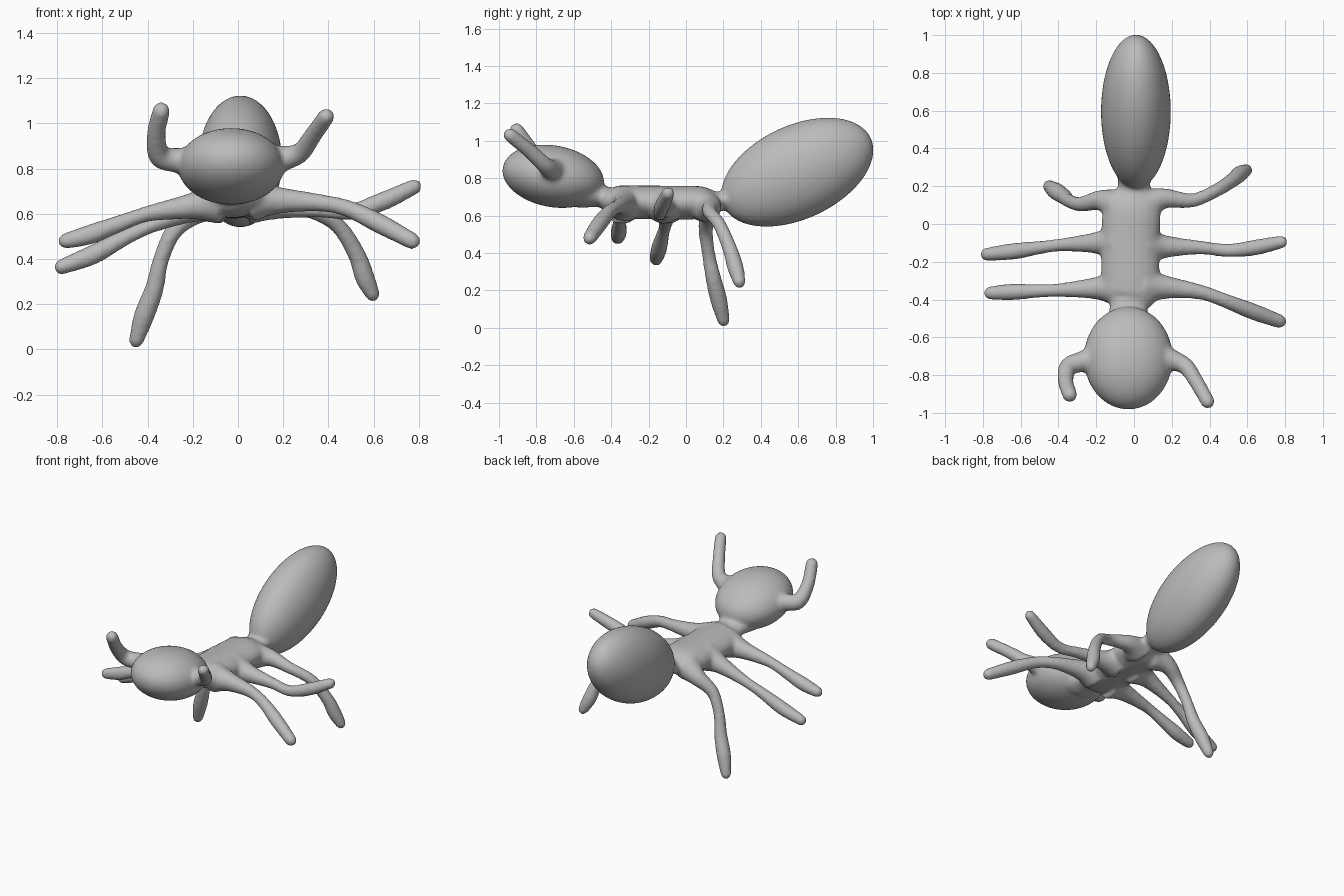
import bpy, bmesh, math
from mathutils import Vector, Matrix

bm = bmesh.new()
SIDES = 20


def spline(pts, steps=6):
    """Catmull-Rom through points of (x, y, z, radius)."""
    p = [Vector(q) for q in pts]
    p = [2 * p[0] - p[1]] + p + [2 * p[-1] - p[-2]]
    out = []
    for i in range(1, len(p) - 2):
        a, b, c, d = p[i - 1:i + 3]
        for k in range(steps):
            t = k / steps
            out.append(0.5 * (2 * b + (c - a) * t + (2 * a - 5 * b + 4 * c - d) * t * t
                              + (3 * b - a - 3 * c + d) * t ** 3))
    return out + [p[-2]]


def limb(pts, flat=1.0):
    """Round-ended tube along a path; flat squashes its height."""
    path = spline(pts)
    # rounded tip ending at the last point
    end, r = path[-1], path[-1].w
    d = (end - path[-2]).to_3d().normalized()
    for a in (25, 50, 70, 84):
        q = end.to_3d() + d * r * math.sin(math.radians(a))
        path.append(Vector((*q, r * math.cos(math.radians(a)))))
    rings = []
    side = None
    for i, q in enumerate(path):
        t = (path[min(i + 1, len(path) - 1)] - path[max(i - 1, 0)]).to_3d().normalized()
        if side is None:
            side = t.cross(Vector((0, 0, 1)))
        side = (side - t * side.dot(t)).normalized()
        up = side.cross(t)
        rings.append([bm.verts.new(q.to_3d() + q.w * (side * math.cos(a) + up * flat * math.sin(a)))
                      for a in (2 * math.pi * k / SIDES for k in range(SIDES))])
    for r0, r1 in zip(rings, rings[1:]):
        for k in range(SIDES):
            n = (k + 1) % SIDES
            bm.faces.new((r0[k], r0[n], r1[n], r1[k]))
    bm.faces.new(rings[0][::-1])
    bm.faces.new(rings[-1])


def ellipsoid(centre, radii, tilt):
    m = (Matrix.Translation(centre) @ Matrix.Rotation(math.radians(tilt), 4, 'X')
         @ Matrix.Diagonal((*radii, 1)))
    bmesh.ops.create_uvsphere(bm, u_segments=48, v_segments=28, radius=1, matrix=m)


# head and abdomen
ellipsoid((-0.03, -0.71, 0.81), (0.235, 0.275, 0.165), -10)
ellipsoid((0.01, 0.595, 0.832), (0.185, 0.435, 0.25), 25)

# thorax with narrow neck and waist
limb([(-0.03, -0.56, 0.72, 0.14), (-0.03, -0.44, 0.70, 0.10), (-0.02, -0.36, 0.675, 0.15),
      (-0.02, -0.1, 0.67, 0.155), (-0.01, 0.08, 0.67, 0.15), (0, 0.18, 0.675, 0.09),
      (0, 0.26, 0.70, 0.09)], 0.58)

# legs: root in the thorax, flared joint, thin upper part, thicker lower part
limb([(0.06, -0.33, 0.66, 0.10), (0.17, -0.335, 0.66, 0.062), (0.35, -0.36, 0.65, 0.04),
      (0.48, -0.405, 0.625, 0.038), (0.62, -0.46, 0.56, 0.044), (0.77, -0.515, 0.48, 0.038)])
limb([(0.06, -0.12, 0.65, 0.10), (0.17, -0.12, 0.635, 0.06), (0.35, -0.125, 0.62, 0.037),
      (0.5, -0.14, 0.61, 0.036), (0.64, -0.125, 0.655, 0.042), (0.78, -0.095, 0.72, 0.035)])
limb([(0.06, 0.10, 0.65, 0.09), (0.16, 0.135, 0.645, 0.055), (0.31, 0.125, 0.62, 0.038),
      (0.44, 0.18, 0.55, 0.036), (0.525, 0.235, 0.42, 0.04), (0.56, 0.265, 0.32, 0.044),
      (0.595, 0.285, 0.245, 0.034)])
limb([(-0.09, -0.34, 0.65, 0.10), (-0.2, -0.34, 0.635, 0.06), (-0.4, -0.35, 0.60, 0.036),
      (-0.53, -0.355, 0.555, 0.038), (-0.65, -0.36, 0.51, 0.044), (-0.76, -0.365, 0.48, 0.036)])
limb([(-0.09, -0.10, 0.65, 0.10), (-0.2, -0.10, 0.62, 0.058), (-0.38, -0.11, 0.55, 0.035),
      (-0.5, -0.125, 0.495, 0.036), (-0.64, -0.145, 0.42, 0.044), (-0.78, -0.16, 0.365, 0.035)])
limb([(-0.09, 0.10, 0.65, 0.09), (-0.18, 0.125, 0.61, 0.055), (-0.28, 0.105, 0.53, 0.04),
      (-0.34, 0.12, 0.40, 0.036), (-0.37, 0.145, 0.27, 0.042), (-0.415, 0.175, 0.15, 0.046),
      (-0.45, 0.20, 0.04, 0.034)])

# antennae
limb([(0.12, -0.70, 0.83, 0.09), (0.20, -0.72, 0.845, 0.058), (0.275, -0.755, 0.87, 0.045),
      (0.33, -0.835, 0.945, 0.04), (0.39, -0.94, 1.03, 0.038)])
limb([(-0.18, -0.70, 0.82, 0.09), (-0.26, -0.725, 0.835, 0.058), (-0.345, -0.755, 0.855, 0.05),
      (-0.362, -0.83, 0.95, 0.042), (-0.34, -0.905, 1.055, 0.04)])

# one continuous smooth skin
bmesh.ops.recalc_face_normals(bm, faces=bm.faces)
mesh = bpy.data.meshes.new("ant")
bm.to_mesh(mesh)
bm.free()
ant = bpy.data.objects.new("ant", mesh)
bpy.context.collection.objects.link(ant)
grey = bpy.data.materials.new("grey")
grey.diffuse_color = (0.5, 0.5, 0.5, 1)
mesh.materials.append(grey)
remesh = ant.modifiers.new("fuse", 'REMESH')
remesh.mode = 'VOXEL'
remesh.voxel_size = 0.012
remesh.use_smooth_shade = True
smooth = ant.modifiers.new("soften", 'SMOOTH')
smooth.factor = 0.5
smooth.iterations = 8
